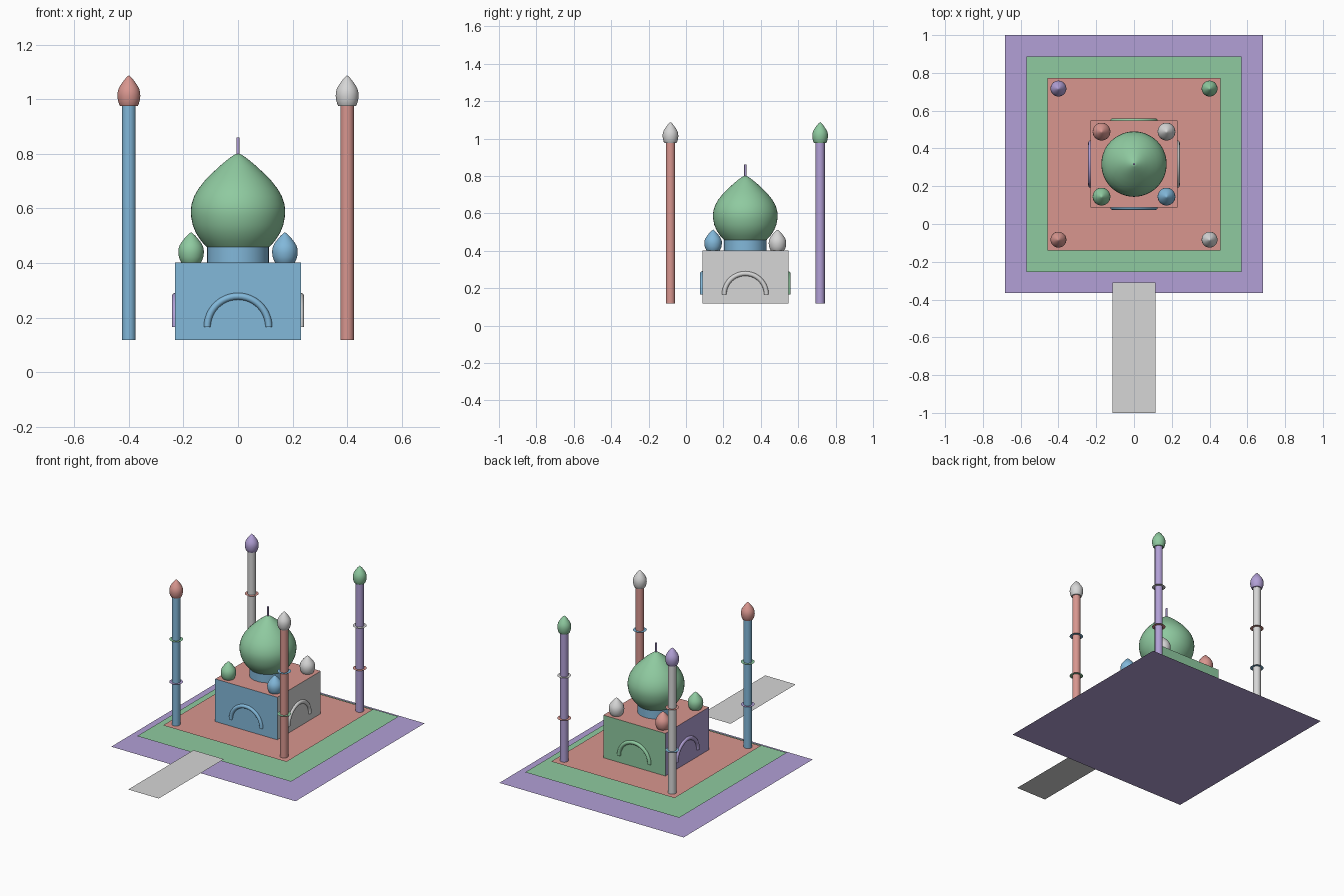
import bpy, bmesh, math
from mathutils import Matrix

cube = bpy.data.objects.get("Cube")
if cube:
    bpy.data.objects.remove(cube, do_unlink=True)

CY = 0.317      # centre of the plaza in y
FLOOR = 0.117   # height of the top terrace
ROOF = 0.402


def linear(c):
    c /= 255
    return c / 12.92 if c <= 0.04045 else ((c + 0.055) / 1.055) ** 2.4


def material(name, rgb):
    m = bpy.data.materials.new(name)
    col = [linear(c) for c in rgb] + [1.0]
    m.diffuse_color = col
    m.use_nodes = True
    m.node_tree.nodes["Principled BSDF"].inputs["Base Color"].default_value = col
    return m


BLUE = material("soft blue", (130, 184, 218))
RED = material("soft red", (216, 150, 143))
GREY = material("light grey", (214, 214, 214))
PURPLE = material("soft purple", (178, 160, 214))
GREEN = material("soft green", (143, 202, 160))
CYCLE = [BLUE, RED, GREY, PURPLE, GREEN]


def finish(bm, name, mats, loc=(0, 0, 0), rot=0.0, smooth=True):
    me = bpy.data.meshes.new(name)
    bm.to_mesh(me)
    bm.free()
    for m in mats:
        me.materials.append(m)
    ob = bpy.data.objects.new(name, me)
    ob.location = loc
    ob.rotation_euler.z = rot
    bpy.context.collection.objects.link(ob)
    if smooth:
        bpy.ops.object.select_all(action='DESELECT')
        ob.select_set(True)
        bpy.context.view_layer.objects.active = ob
        bpy.ops.object.shade_smooth_by_angle(angle=math.radians(35))
    return ob


def sheet(name, x0, x1, y0, y1, z, mat):
    bm = bmesh.new()
    bm.faces.new([bm.verts.new(p) for p in
                  ((x0, y0, z), (x1, y0, z), (x1, y1, z), (x0, y1, z))])
    return finish(bm, name, [mat], smooth=False)


def lathe(name, profile, mat, loc, steps=32):
    """Turn (radius, height) points around the vertical axis."""
    bm = bmesh.new()
    verts = [bm.verts.new((r, 0, z)) for r, z in profile]
    edges = [bm.edges.new(pair) for pair in zip(verts, verts[1:])]
    bmesh.ops.spin(bm, geom=verts + edges, cent=(0, 0, 0), axis=(0, 0, 1),
                   angle=2 * math.pi, steps=steps)
    bmesh.ops.remove_doubles(bm, verts=bm.verts[:], dist=1e-5)
    bmesh.ops.recalc_face_normals(bm, faces=bm.faces[:])
    if len(profile) == 2 and profile[0][1] == profile[1][1]:
        for f in bm.faces:          # flat rings face upwards
            f.normal_update()
            if f.normal.z < 0:
                f.normal_flip()
    return finish(bm, name, [mat], loc)


def cylinder(name, r, z0, z1, mat, x, y, steps=32):
    h = z1 - z0
    return lathe(name, [(0, 0), (r, 0), (r, h), (0, h)], mat, (x, y, z0), steps)


# Onion outline as (radius, height) fractions
ONION = [(0.66, 0.0), (0.78, 0.065), (0.89, 0.15), (0.96, 0.235), (0.995, 0.33),
         (1.0, 0.39), (0.985, 0.455), (0.93, 0.54), (0.84, 0.62), (0.70, 0.71),
         (0.54, 0.79), (0.38, 0.865), (0.22, 0.932), (0.09, 0.978), (0.0, 1.0)]
# Plumper outline for the small caps
BUD = [(0.0, 0.0), (0.76, 0.0), (0.86, 0.07), (0.95, 0.18), (1.0, 0.33), (0.98, 0.45),
       (0.90, 0.56), (0.76, 0.66), (0.58, 0.76), (0.36, 0.87), (0.16, 0.95), (0.0, 1.0)]


def dome(name, outline, r, z0, z1, mat, x, y, steps=32):
    lathe(name, [(a * r, b * (z1 - z0)) for a, b in outline], mat, (x, y, z0), steps)


# Terraces and entrance walkway
for name, half, z, mat in (("lower_terrace", 0.683, 0.0, PURPLE),
                           ("middle_terrace", 0.57, 0.058, GREEN),
                           ("upper_terrace", 0.457, FLOOR, RED)):
    sheet(name, -half, half, CY - half, CY + half, z, mat)
sheet("walkway", -0.113, 0.113, -1.0, -0.31, 0.108, GREY)

# Main hall, each wall coloured by its direction
W = 0.23
bm = bmesh.new()
bmesh.ops.create_cube(bm, size=1.0, matrix=Matrix.Diagonal((2 * W, 2 * W, ROOF - FLOOR, 1)))
bm.normal_update()
for f in bm.faces:
    n = f.normal
    if abs(n.z) > 0.5:
        f.material_index = 1
    elif abs(n.x) > 0.5:
        f.material_index = 2 if n.x > 0 else 3
    else:
        f.material_index = 0 if n.y < 0 else 4
finish(bm, "main_hall", CYCLE, (0, CY, (ROOF + FLOOR) / 2), smooth=False)

# Raised half-round arch on every wall
for side, turn, mat in (("front", 0, BLUE), ("left", 1, GREY),
                        ("back", 2, GREEN), ("right", 3, PURPLE)):
    a = turn * math.pi / 2
    bm = bmesh.new()
    ring = bmesh.ops.create_circle(bm, segments=12, radius=0.0125,
                                   matrix=Matrix.Translation((0.113, 0, 0)))["verts"]
    edges = list({e for v in ring for e in v.link_edges})
    bmesh.ops.spin(bm, geom=ring + edges, cent=(0, 0, 0), axis=(0, 1, 0),
                   angle=-math.pi, steps=24)
    bmesh.ops.holes_fill(bm, edges=[e for e in bm.edges if e.is_boundary], sides=12)
    bmesh.ops.recalc_face_normals(bm, faces=bm.faces[:])
    finish(bm, side + "_arch", [mat], (W * math.sin(a), CY - W * math.cos(a), 0.165), a)

# Drum, great dome and finial
cylinder("drum", 0.113, ROOF, 0.458, BLUE, 0, CY, 48)
dome("great_dome", ONION, 0.173, 0.458, 0.803, GREEN, 0, CY, 48)
cylinder("finial", 0.006, 0.795, 0.86, PURPLE, 0, CY, 12)

# Small corner domes
for name, sx, sy, mat in (("front_right", -1, -1, GREEN), ("front_left", 1, -1, BLUE),
                          ("back_right", -1, 1, RED), ("back_left", 1, 1, GREY)):
    dome(name + "_small_dome", BUD, 0.047, ROOF, 0.513, mat, sx * 0.172, CY + sy * 0.172)

# Corner towers: shaft, two flat balcony rings and a cap
for name, sx, sy, c in (("front_right", -1, -1, 0), ("front_left", 1, -1, 1),
                        ("back_right", -1, 1, 2), ("back_left", 1, 1, 3)):
    x, y = sx * 0.4, CY + sy * 0.4
    cylinder(name + "_tower", 0.025, FLOOR, 0.978, CYCLE[c], x, y)
    for level, z, step in (("lower", 0.403, 3), ("upper", 0.688, 4)):
        lathe(f"{name}_{level}_balcony", [(0.024, 0), (0.042, 0)],
              CYCLE[(c + step) % 5], (x, y, z))
    dome(name + "_tower_cap", BUD, 0.042, 0.975, 1.088, CYCLE[(c + 1) % 5], x, y)
